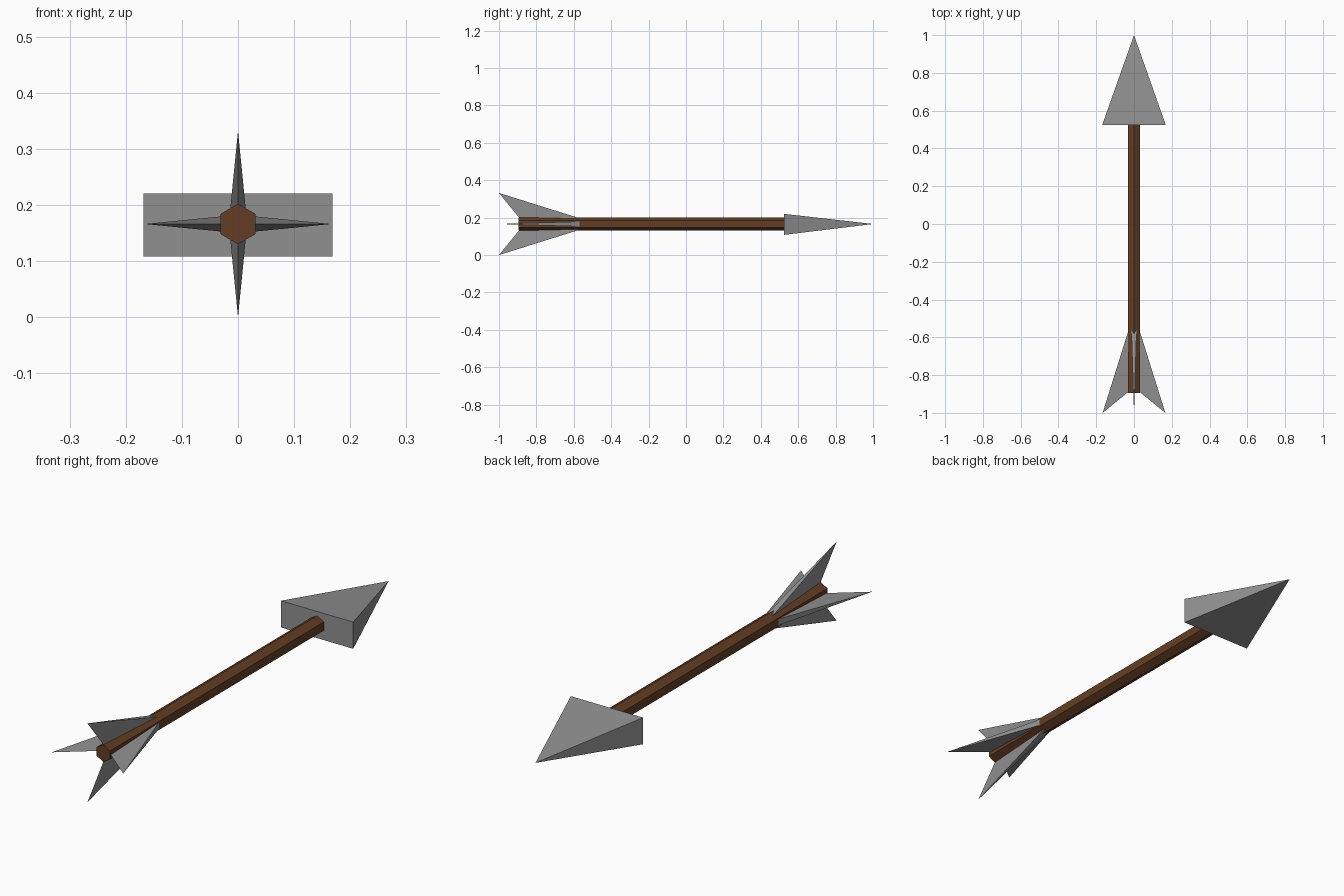
import bpy, bmesh, math
from mathutils import Matrix, Vector

cube = bpy.data.objects.get("Cube")
if cube:
    bpy.data.objects.remove(cube, do_unlink=True)

AXIS_Z = 0.166


def material(name, colour):
    mat = bpy.data.materials.new(name)
    mat.use_nodes = True
    mat.diffuse_color = (*colour, 1)
    bsdf = next(n for n in mat.node_tree.nodes if n.type == 'BSDF_PRINCIPLED')
    bsdf.inputs["Base Color"].default_value = (*colour, 1)
    return mat


def add_part(name, bm, mat, z=AXIS_Z):
    bmesh.ops.recalc_face_normals(bm, faces=bm.faces[:])
    mesh = bpy.data.meshes.new(name)
    bm.to_mesh(mesh)
    bm.free()
    mesh.materials.append(mat)
    obj = bpy.data.objects.new(name, mesh)
    obj.location.z = z
    bpy.context.collection.objects.link(obj)
    return obj


def hull(points):
    bm = bmesh.new()
    for p in points:
        bm.verts.new(p)
    bmesh.ops.convex_hull(bm, input=bm.verts[:])
    bmesh.ops.dissolve_limit(bm, angle_limit=0.01, verts=bm.verts[:], edges=bm.edges[:])
    return bm


wood = material("brown wood", (0.127, 0.048, 0.018))
grey = material("grey", (0.28, 0.28, 0.28))

# Hexagonal shaft with a ridge on top, lying along y
back, front = -0.895, 0.53
bm = bmesh.new()
bmesh.ops.create_cone(bm, cap_ends=True, segments=6, radius1=0.036, radius2=0.036,
                      depth=front - back)
bmesh.ops.rotate(bm, verts=bm.verts[:], matrix=Matrix.Rotation(math.pi / 2, 3, 'X'))
if max(v.co.x for v in bm.verts) > 0.035:
    bmesh.ops.rotate(bm, verts=bm.verts[:], matrix=Matrix.Rotation(math.pi / 6, 3, 'Y'))
bmesh.ops.translate(bm, verts=bm.verts[:], vec=(0, (front + back) / 2, 0))
add_part("shaft", bm, wood)

# Pyramid head with a wide rectangular base
base = [(x, 0.525, z) for x in (-0.168, 0.168) for z in (-0.056, 0.056)]
add_part("arrow_head", hull(base + [(0, 1, 0.002)]), grey, 0.164)

# Four fins: blunt leading edge, sharp trailing ridge, swept-back tip
fin = [(-0.014, -0.55, 0.025), (0.014, -0.55, 0.025), (0, -0.885, 0.025), (0, -1, 0.166)]
for i, side in enumerate(("top", "left", "bottom", "right")):
    turn = Matrix.Rotation(i * math.pi / 2, 3, 'Y')
    add_part(side + "_fin", hull([turn @ Vector(p) for p in fin]), grey)
